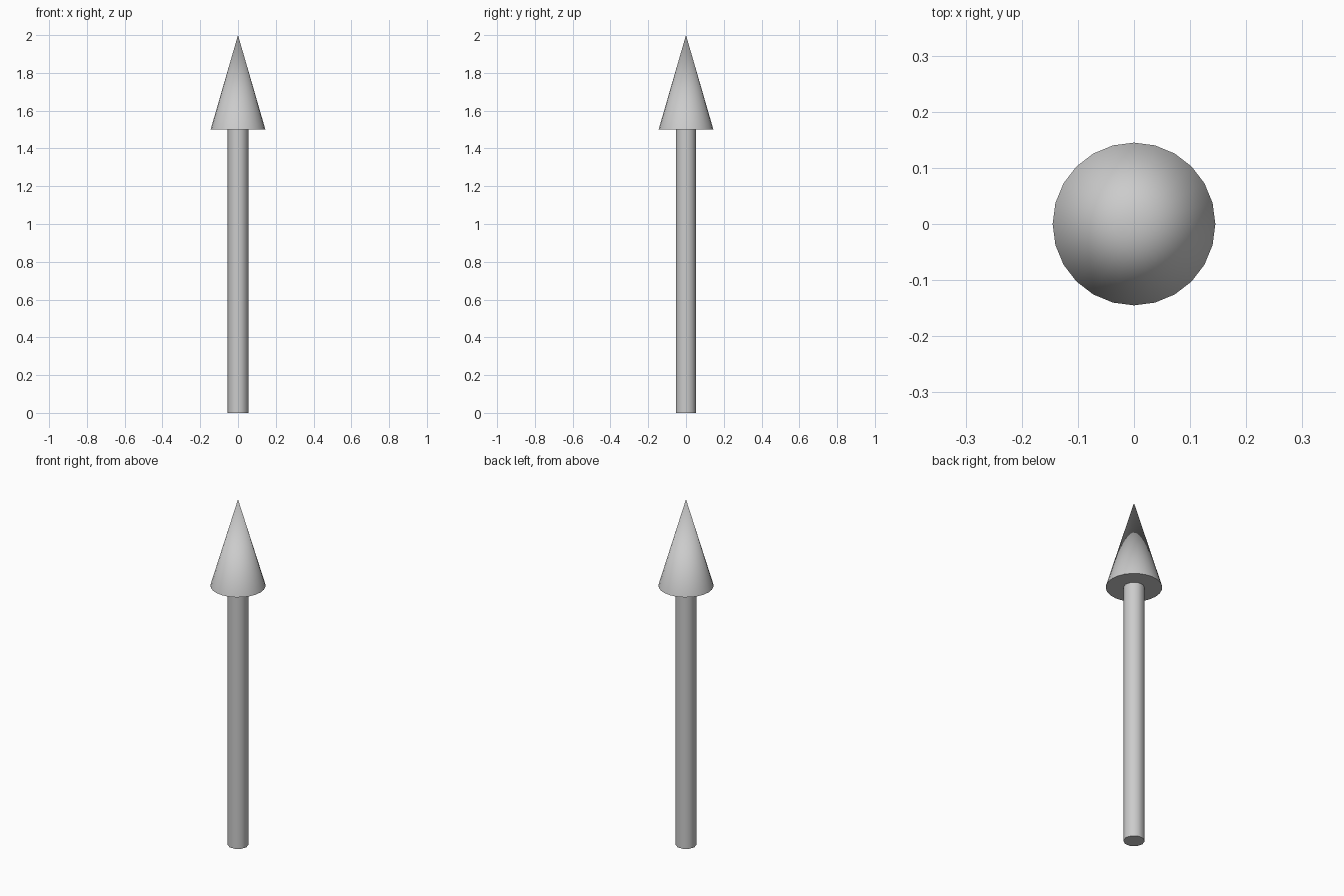
import bpy
import math

if "Cube" in bpy.data.objects:
    bpy.data.objects.remove(bpy.data.objects["Cube"])

HEAD_Z, TIP_Z = 1.5, 2.0


def tapered(name, sides, r_bottom, r_top, z0, z1):
    """Round part standing between two heights, smooth with sharp rims."""
    bpy.ops.mesh.primitive_cone_add(
        vertices=sides, radius1=r_bottom, radius2=r_top, depth=z1 - z0,
        location=(0, 0, (z0 + z1) / 2), rotation=(0, 0, math.pi / 2))
    obj = bpy.context.object
    obj.name = name
    bpy.ops.object.shade_smooth_by_angle(angle=math.radians(45))
    return obj


# Straight shaft, a vertex facing each side
tapered("shaft", 10, 0.055, 0.055, 0, HEAD_Z)

# Pointed arrow head
tapered("arrow_head", 24, 0.145, 0, HEAD_Z, TIP_Z)
